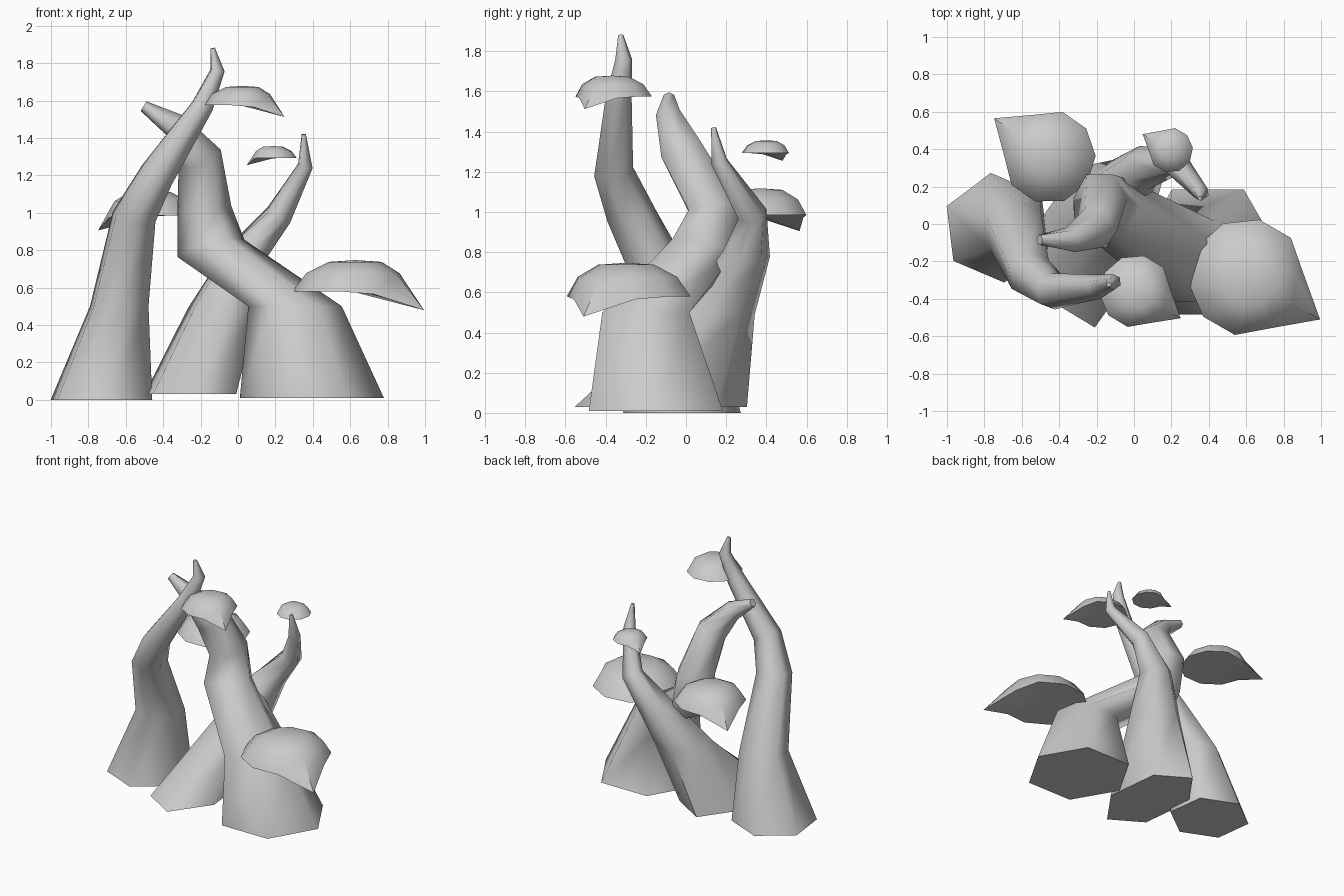
import bpy, bmesh, math
from mathutils import Vector

if "Cube" in bpy.data.objects:
    bpy.data.objects.remove(bpy.data.objects["Cube"])


def finish(name, bm, angle):
    bmesh.ops.recalc_face_normals(bm, faces=bm.faces)
    mesh = bpy.data.meshes.new(name)
    bm.to_mesh(mesh)
    bm.free()
    obj = bpy.data.objects.new(name, mesh)
    bpy.context.collection.objects.link(obj)
    bpy.ops.object.select_all(action='DESELECT')
    obj.select_set(True)
    bpy.context.view_layer.objects.active = obj
    bpy.ops.object.shade_smooth_by_angle(angle=math.radians(angle))


def trunk(name, path, phase, base_squash=1.0, sides=6):
    """Six-sided tapering tube through (x, y, z, radius) points; lower rings stay level."""
    bm = bmesh.new()
    up = Vector((0, 0, 1))
    pts = [Vector(p[:3]) for p in path]
    rings = []
    for i, p in enumerate(pts):
        t = up
        if i > 0:
            t = (p - pts[i - 1]).normalized()
            if i < len(pts) - 1:
                t = (t + (pts[i + 1] - p).normalized()).normalized()
            t = up.lerp(t, min(1, (i - 1) / 2)).normalized()
        u = Vector((1, 0, 0))
        u = (u - u.dot(t) * t).normalized()
        v = t.cross(u)
        if i == 0:
            u *= base_squash
        ring = []
        for k in range(sides):
            a = math.radians(phase) + math.tau * k / sides
            ring.append(bm.verts.new(p + path[i][3] * (math.cos(a) * u + math.sin(a) * v)))
        rings.append(ring)
    for r0, r1 in zip(rings, rings[1:]):
        for k in range(sides):
            n = (k + 1) % sides
            bm.faces.new((r0[k], r0[n], r1[n], r1[k]))
    bm.faces.new(rings[0])
    bm.faces.new(rings[-1])
    finish(name, bm, 70)


def leaf_clump(name, center, r, heading, sides=10):
    """Faceted dome with a drooping point on one side of the rim."""
    bm = bmesh.new()
    c = Vector(center)
    h0 = math.radians(heading)
    lean = Vector((math.cos(h0), math.sin(h0), 0)) * r * 0.08
    # radius, height, point stretch, point droop
    profile = [(1.0, 0.0, 0.43, 0.32), (0.8, 0.31, 0.06, 0.03), (0.45, 0.5, 0.0, 0.0)]
    rings = []
    for i, (rad, h, stretch, droop) in enumerate(profile):
        ring = []
        for k in range(sides):
            a = h0 + math.tau * k / sides
            w = 1.0 if k == 0 else (-0.12 if k in (1, sides - 1) else 0.0)
            sink = 1.0 if k == 0 else (0.15 if k in (1, sides - 1) else 0.0)
            d = (rad + stretch * w) * r
            ring.append(bm.verts.new(c + lean * (i / 2) + Vector(
                (d * math.cos(a), d * math.sin(a), r * (h - droop * sink)))))
        rings.append(ring)
    for r0, r1 in zip(rings, rings[1:]):
        for k in range(sides):
            n = (k + 1) % sides
            bm.faces.new((r0[k], r0[n], r1[n], r1[k]))
    top = bm.verts.new(c + lean + Vector((0, 0, 0.53 * r)))
    under = bm.verts.new(c)
    for k in range(sides):
        n = (k + 1) % sides
        bm.faces.new((rings[-1][k], rings[-1][n], top))
        bm.faces.new((rings[0][n], rings[0][k], under))
    finish(name, bm, 50)


# Three twisting trunks
trunk("left_trunk", [(-0.73, -0.02, 0, 0.295), (-0.635, -0.03, 0.5, 0.17),
                     (-0.555, -0.27, 0.98, 0.125), (-0.435, -0.36, 1.2, 0.1),
                     (-0.19, -0.335, 1.57, 0.065),
                     (-0.11, -0.31, 1.76, 0.042), (-0.135, -0.325, 1.88, 0.013)], 37)
trunk("right_trunk", [(0.395, -0.15, 0.01, 0.385), (0.305, -0.2, 0.5, 0.25),
                      (-0.145, 0.085, 0.81, 0.185), (-0.18, 0.14, 1.02, 0.145),
                      (-0.205, -0.02, 1.3, 0.12),
                      (-0.34, -0.085, 1.47, 0.07), (-0.505, -0.085, 1.57, 0.03)], 0)
trunk("middle_trunk", [(-0.255, -0.125, 0.03, 0.435), (-0.08, 0.145, 0.49, 0.2),
                       (0.05, 0.3, 0.79, 0.12), (0.22, 0.33, 0.99, 0.075),
                       (0.36, 0.165, 1.25, 0.042), (0.352, 0.137, 1.42, 0.012)], 40, 0.6)

# Floating leaf clumps
leaf_clump("leaf_clump_right", (0.605, -0.285, 0.58), 0.315, -30)
leaf_clump("leaf_clump_back", (-0.455, 0.36, 0.985), 0.25, 145)
leaf_clump("leaf_clump_top", (0.01, -0.36, 1.575), 0.195, -31)
leaf_clump("leaf_clump_small", (0.195, 0.395, 1.293), 0.12, 150)
